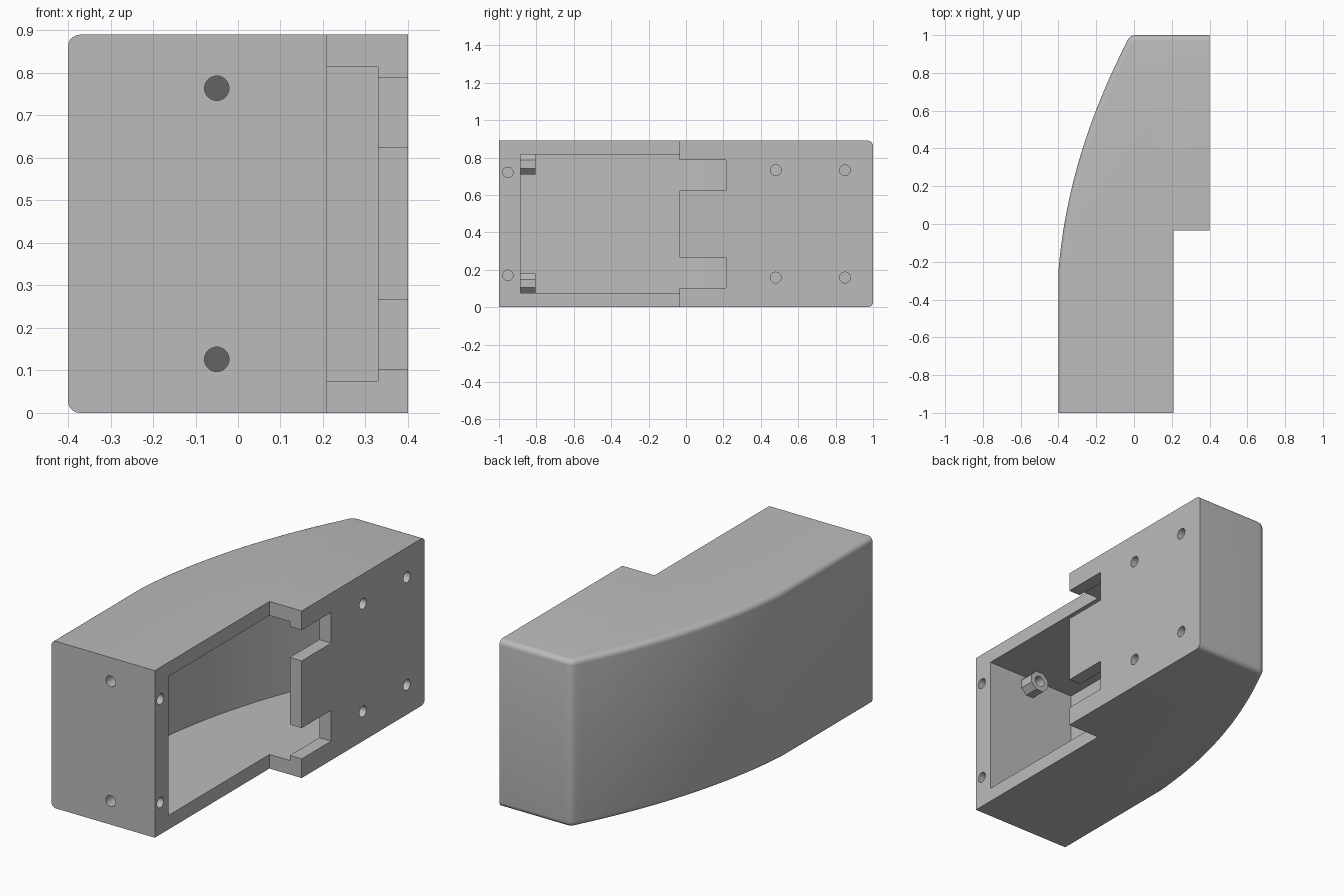
import bpy, bmesh, math
from mathutils import Matrix, Vector

if "Cube" in bpy.data.objects:
    bpy.data.objects.remove(bpy.data.objects["Cube"], do_unlink=True)

HEIGHT = 0.89
WALL = 0.075

grey = bpy.data.materials.new("plain grey")
grey.use_nodes = True
grey.diffuse_color = (0.5, 0.5, 0.5, 1)
grey.node_tree.nodes["Principled BSDF"].inputs["Base Color"].default_value = (0.5, 0.5, 0.5, 1)


def to_object(name, bm):
    bmesh.ops.recalc_face_normals(bm, faces=bm.faces)
    mesh = bpy.data.meshes.new(name)
    bm.to_mesh(mesh)
    bm.free()
    mesh.materials.append(grey)
    obj = bpy.data.objects.new(name, mesh)
    bpy.context.collection.objects.link(obj)
    return obj


def prism(outline, z0, z1):
    bm = bmesh.new()
    base = bm.faces.new([bm.verts.new((x, y, z0)) for x, y in outline])
    top = bmesh.ops.extrude_face_region(bm, geom=[base])["geom"]
    bmesh.ops.translate(bm, vec=(0, 0, z1 - z0),
                        verts=[v for v in top if isinstance(v, bmesh.types.BMVert)])
    return bm


def box(name, x0, x1, y0, y1, z0, z1):
    return to_object(name, prism([(x0, y0), (x1, y0), (x1, y1), (x0, y1)], z0, z1))


def cylinder(name, centre, radius, length, axis, sides=24):
    bm = bmesh.new()
    turn = Vector((0, 0, 1)).rotation_difference(Vector(axis)).to_matrix().to_4x4()
    spin = Matrix.Rotation(math.pi / sides, 4, "Z")
    bmesh.ops.create_cone(bm, cap_ends=True, segments=sides, radius1=radius, radius2=radius,
                          depth=length, matrix=Matrix.Translation(centre) @ turn @ spin)
    return to_object(name, bm)


def combine(target, tool, operation):
    mod = target.modifiers.new(tool.name, "BOOLEAN")
    mod.operation, mod.solver, mod.object = operation, "EXACT", tool
    bpy.context.view_layer.objects.active = target
    bpy.ops.object.modifier_apply(modifier=mod.name)
    bpy.data.objects.remove(tool, do_unlink=True)


def side_curve(t, inset=0.0):
    """Bowed left side, t along y from the straight part, offset inwards."""
    slope = 0.08 + 0.36 * t
    n = Vector((1, -slope)).normalized() * inset
    return (-0.4 + 0.08 * t + 0.18 * t * t + n.x, -0.25 + t + n.y)


# Outer body: straight front, bowed left side, rounded back corner, stepped right side
R = 0.05
END = 1.22
cx, cy = side_curve(END, R)
cy = 1 - R
tip = math.atan2(1, -(0.08 + 0.36 * END))
corner = [(cx + R * math.cos(a), cy + R * math.sin(a))
          for a in (math.pi / 2 + (math.pi / 2 - (tip - math.pi / 2)) * (1 - i / 6)
                    for i in range(7))]
bow = [side_curve(END * i / 28) for i in range(28)]
outline = [(-0.4, -1)] + bow + corner + [(0.4, 1), (0.4, -0.035), (0.21, -0.035), (0.21, -1)]
bm = prism(outline, 0, HEIGHT)


def on_rounded_side(v):
    return v.co.x < -0.39 or v.co.y > 0.99 or (v.co.x < 0.1 and v.co.y > -0.5)


rim = [e for e in bm.edges
       if abs(e.verts[0].co.z - e.verts[1].co.z) < 0.001
       and all(on_rounded_side(v) for v in e.verts)]
bmesh.ops.bevel(bm, geom=rim, offset=0.028, segments=5, profile=0.5, affect="EDGES")
body = to_object("curved_housing", bm)

# Hollow, open along the right side up to the mounting plate
hollow = [(-0.4 + WALL, -0.885)] + [side_curve(1.2 * i / 28, WALL) for i in range(29)]
back = hollow[-1][1]
hollow += [(0.33, back), (0.33, -0.885)]
combine(body, to_object("hollow", prism(hollow, WALL, HEIGHT - WALL)), "DIFFERENCE")

# Screw bosses behind the front wall, notches and screw holes, each paired top and bottom
for flip in (False, True):
    def level(z):
        return HEIGHT - z if flip else z

    combine(body, cylinder("boss", (-0.05, -0.855, level(0.764)), 0.058, 0.1, (0, 1, 0), 8), "UNION")
    z0, z1 = sorted((level(0.624), level(0.788)))
    combine(body, box("notch", 0.29, 0.5, -0.1, 0.213, z0, z1), "DIFFERENCE")
    combine(body, cylinder("front_hole", (-0.05, -0.9, level(0.764)), 0.029, 0.4, (0, 1, 0)), "DIFFERENCE")
    combine(body, cylinder("edge_hole", (0.21, -0.953, level(0.72)), 0.028, 0.3, (1, 0, 0)), "DIFFERENCE")
    for y in (0.48, 0.85):
        combine(body, cylinder("plate_hole", (0.38, y, level(0.732)), 0.029, 0.2, (1, 0, 0)), "DIFFERENCE")

bpy.ops.object.select_all(action="DESELECT")
body.select_set(True)
bpy.context.view_layer.objects.active = body
bpy.ops.object.shade_smooth_by_angle(angle=math.radians(30))
